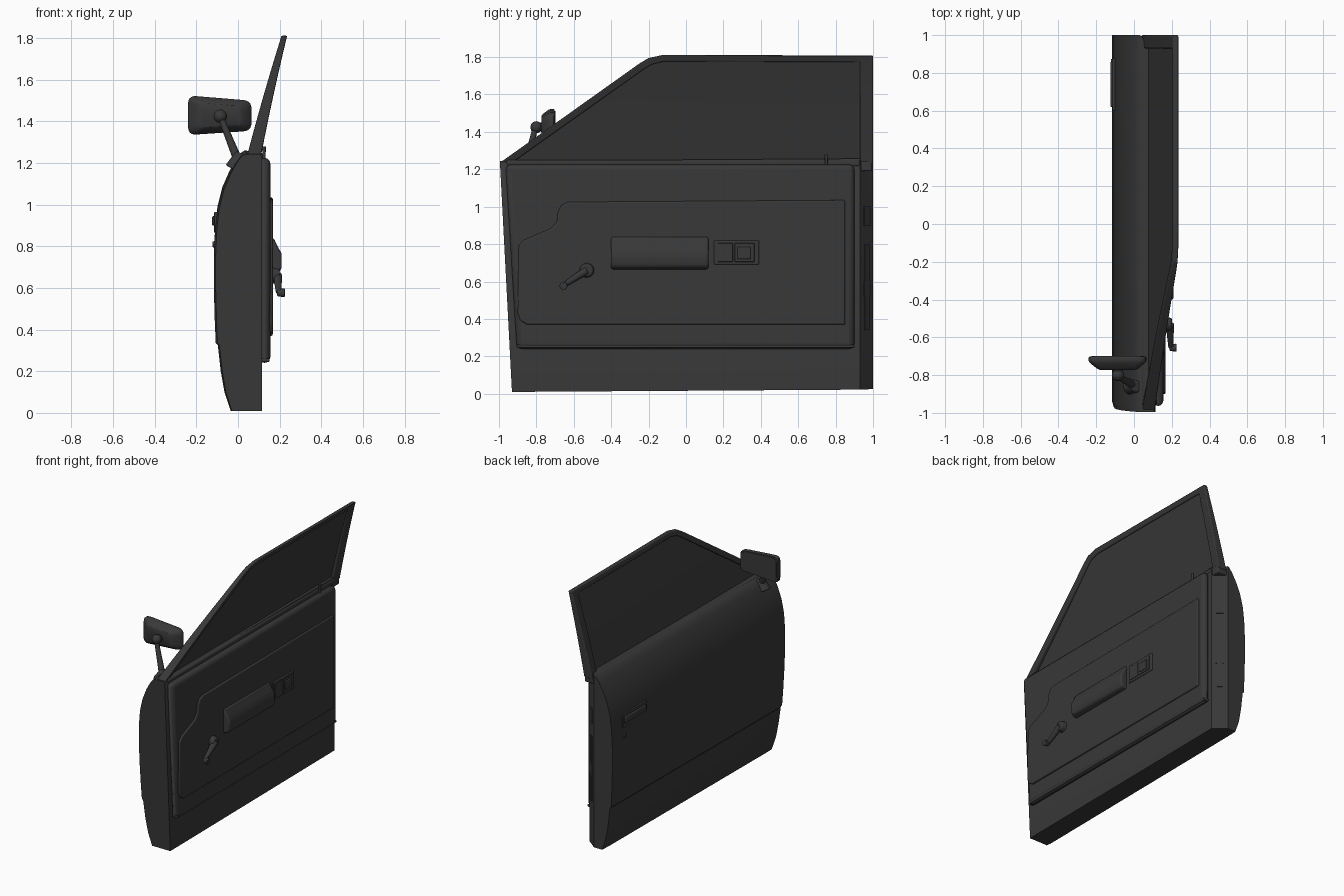
import bpy, bmesh, math
from mathutils import Vector

if "Cube" in bpy.data.objects:
    bpy.data.objects.remove(bpy.data.objects["Cube"], do_unlink=True)

grey = bpy.data.materials.new("dark_grey")
grey.use_nodes = True
colour = (0.04, 0.04, 0.04, 1)
grey.diffuse_color = colour
grey.node_tree.nodes["Principled BSDF"].inputs["Base Color"].default_value = colour


def finish(name, bm, bevel=0, segments=3):
    bmesh.ops.recalc_face_normals(bm, faces=bm.faces)
    mesh = bpy.data.meshes.new(name)
    bm.to_mesh(mesh)
    bm.free()
    mesh.materials.append(grey)
    ob = bpy.data.objects.new(name, mesh)
    bpy.context.collection.objects.link(ob)
    bpy.ops.object.select_all(action="DESELECT")
    bpy.context.view_layer.objects.active = ob
    ob.select_set(True)
    bpy.ops.object.shade_smooth_by_angle(angle=math.radians(35))
    if bevel:
        mod = ob.modifiers.new("Bevel", "BEVEL")
        mod.width, mod.segments, mod.limit_method = bevel, segments, "ANGLE"
    return ob


def loft(name, rings, caps=True, closed=True, bevel=0):
    """Skin a list of point rings that have equal counts."""
    bm = bmesh.new()
    rows = [[bm.verts.new(p) for p in ring] for ring in rings]
    n = len(rows[0])
    for a, b in zip(rows, rows[1:]):
        for i in range(n if closed else n - 1):
            j = (i + 1) % n
            bm.faces.new((a[i], a[j], b[j], b[i]))
    if caps and closed:
        bm.faces.new(rows[0])
        bm.faces.new(rows[-1])
    return finish(name, bm, bevel)


def panel(name, outline, x0, x1, bevel=0):
    """Plate with a (y, z) outline between two x depths."""
    return loft(name, [[(x, y, z) for y, z in outline] for x in (x0, x1)], bevel=bevel)


def rect(y0, y1, z0, z1):
    return [(y0, z0), (y1, z0), (y1, z1), (y0, z1)]


def rod(name, a, b, r0, r1, sides=20, bevel=0):
    a, b = Vector(a), Vector(b)
    turn = (b - a).to_track_quat("Z", "Y")
    circle = [Vector((math.cos(t), math.sin(t), 0)) for t in
              (i * math.tau / sides for i in range(sides))]
    return loft(name, [[c + turn @ (v * r) for v in circle] for c, r in ((a, r0), (b, r1))],
                bevel=bevel)


def subdivide(points, steps):
    out = []
    for p, q in zip(points, points[1:]):
        out += [tuple(a + (b - a) * i / steps for a, b in zip(p, q)) for i in range(steps)]
    return out + [points[-1]]


def skin_x(z):
    """Outer skin depth at a height."""
    for (xa, za), (xb, zb) in zip(skin, skin[1:]):
        if za <= z <= zb:
            return xa + (xb - xa) * (z - za) / (zb - za)
    return skin[-1][0]


# Door shell: curved outer skin, flat inner face, chamfered rear jamb
skin = [(-.035, .01), (-.065, .10), (-.083, .20), (-.097, .325), (-.107, .335), (-.112, .45),
        (-.116, .60), (-.116, .75), (-.11, .88), (-.098, .98), (-.075, 1.07), (-.04, 1.15),
        (-.008, 1.205), (.015, 1.235), (.04, 1.245)]
section = skin + [(.105, 1.245), (.115, 1.23), (.115, .01)]


def front_y(z):
    return -.93 - .065 * z / 1.24


loft("door_shell", [
    [(x * .96 + .004, front_y(z), z) for x, z in section],
    [(x, front_y(z) + .03, z) for x, z in section],
    [(x, .93, z + .012) for x, z in section],
    [(min(x, .03), 1, z + .015) for x, z in section]])

# Inner trim with its raised card
panel("inner_trim", [(-.905, .24), (.9, .24), (.9, 1.225), (-.965, 1.225)], .1, .155, .03)
panel("trim_lower_lip", [(-.905, .245), (.9, .245), (.9, .262), (-.906, .262)], .11, .152, .005)
panel("door_card", [(-.9, .43), (-.885, .39), (-.85, .37), (.85, .37), (.85, 1.035),
                    (-.63, 1.025), (-.665, 1.01), (-.685, .97), (-.69, .92), (-.72, .885),
                    (-.87, .82), (-.895, .79)], .14, .167, .008)

# Armrest
arm_profile = [(.15, .84), (.172, .84), (.19, .80), (.21, .765), (.21, .70), (.2, .675), (.15, .66)]
loft("armrest", [[(x, y, z) for x, z in arm_profile] for y in (-.4, .12)], bevel=.012)

# Inner door release
panel("release_plate", rect(.15, .39, .69, .82), .15, .174, .006)
panel("release_bezel", rect(.17, .25, .705, .805), .16, .178, .003)
panel("release_cup", rect(.26, .365, .705, .805), .16, .178, .003)
panel("release_lever", rect(.275, .345, .72, .785), .17, .185, .005)

# Window crank
rod("crank_hub", (.16, -.53, .66), (.2, -.53, .66), .04, .032, bevel=.006)
rod("crank_arm", (.19, -.53, .66), (.195, -.655, .58), .022, .013, bevel=.004)
rod("crank_knob", (.188, -.655, .577), (.225, -.655, .577), .016, .022, bevel=.005)

# Lock pin on the sill
rod("lock_pin", (.125, .75, 1.2), (.125, .75, 1.28), .007, .009, 12)


# Window frame and glass share one lean curve
def lean(z):
    t = (z - 1.24) / .57
    return .078 + .13 * t + .014 * t * t


def half(z):
    return .034 - .02 * (z - 1.24) / .57


outer = subdivide([(-.995, 1.235), (-.25, 1.765), (-.2, 1.795), (-.12, 1.812), (1, 1.808), (1, 1.225)], 6)
inner = subdivide([(-.93, 1.235), (-.225, 1.735), (-.185, 1.76), (-.12, 1.776), (.93, 1.774),
                   (.93, 1.225)], 6)
loft("window_frame", [
    [(lean(a[1]) - half(a[1]), *a), (lean(a[1]) + half(a[1]), *a),
     (lean(b[1]) + half(b[1]) * .8, *b), (lean(b[1]) - half(b[1]) * .8, *b)]
    for a, b in zip(outer, inner)], bevel=.006)

glass = subdivide([(-.95, 1.225), (-.21, 1.75), (-.12, 1.785)], 6)
for side, name in ((-.004, "glass_outer"), (.004, "glass_inner")):
    loft(name, [[(lean(z) + side, y, z), (lean(z) + side, .95, z)] for y, z in glass],
         caps=False, closed=False)

# Belt seals and rear post foot
panel("belt_seal", rect(-.96, .93, 1.215, 1.25), .04, .118, .01)
panel("post_foot", rect(.93, .995, 1.19, 1.245), .03, .11, .008)

# Door mirror: tapered shell, glass, ball joint, arm and foot
mirror = [(-.24, 1.335), (.065, 1.355), (.065, 1.5), (-.24, 1.525)]


def mirror_ring(y, scale):
    cx, cz = -.085, 1.43
    pts = []
    for i, p in enumerate(mirror):
        corner = Vector(p)
        before, after = Vector(mirror[i - 1]), Vector(mirror[(i + 1) % 4])
        a = corner + (before - corner).normalized() * .04
        b = corner + (after - corner).normalized() * .04
        for k in range(6):
            t = k / 5
            q = a * (1 - t) ** 2 + corner * 2 * t * (1 - t) + b * t * t
            pts.append((cx + (q.x - cx) * scale, y, cz + (q.y - cz) * scale))
    return pts


loft("mirror_shell", [mirror_ring(y, s) for y, s in
                      ((-.772, .62), (-.765, .72), (-.735, .96), (-.725, 1), (-.708, 1), (-.702, .97))])
loft("mirror_glass", [mirror_ring(y, .9) for y in (-.704, -.699)])
ball = bmesh.new()
bmesh.ops.create_uvsphere(ball, u_segments=20, v_segments=12, radius=.032)
bmesh.ops.translate(ball, verts=ball.verts, vec=(-.085, -.8, 1.425))
finish("mirror_ball", ball)
rod("mirror_neck", (-.085, -.8, 1.425), (-.085, -.765, 1.425), .02, .026)
rod("mirror_arm", (-.085, -.805, 1.425), (.005, -.86, 1.2), .014, .022)
rod("mirror_foot", (-.02, -.86, 1.17), (.018, -.86, 1.245), .045, .03, bevel=.008)

# Outer handle and key lock on the skin
xs = skin_x(.91)
panel("handle_plate", rect(.6, .88, .865, .965), xs - .008, xs + .05, .004)
panel("handle_grip", rect(.62, .86, .9, .945), xs - .018, xs + .02, .006)
rod("key_lock", (-.1, .86, .81), (-.122, .86, .81), .016, .014, 16)

# Latch plates lying on the rear jamb chamfer
along = Vector((-.085, .07, 0)).normalized()
out = Vector((.07, .085, 0)).normalized()
for name, z0, z1, w in (("upper_latch", .9, 1.0, .025), ("long_latch", .34, .8, .018),
                        ("latch_catch", .52, .6, .026)):
    mid = Vector((.0725, .965, 0))
    loft(name, [[mid + along * a + out * d + Vector((0, 0, z))
                 for a, d in ((-w, -.01), (w, -.01), (w, .006), (-w, .006))] for z in (z0, z1)])
